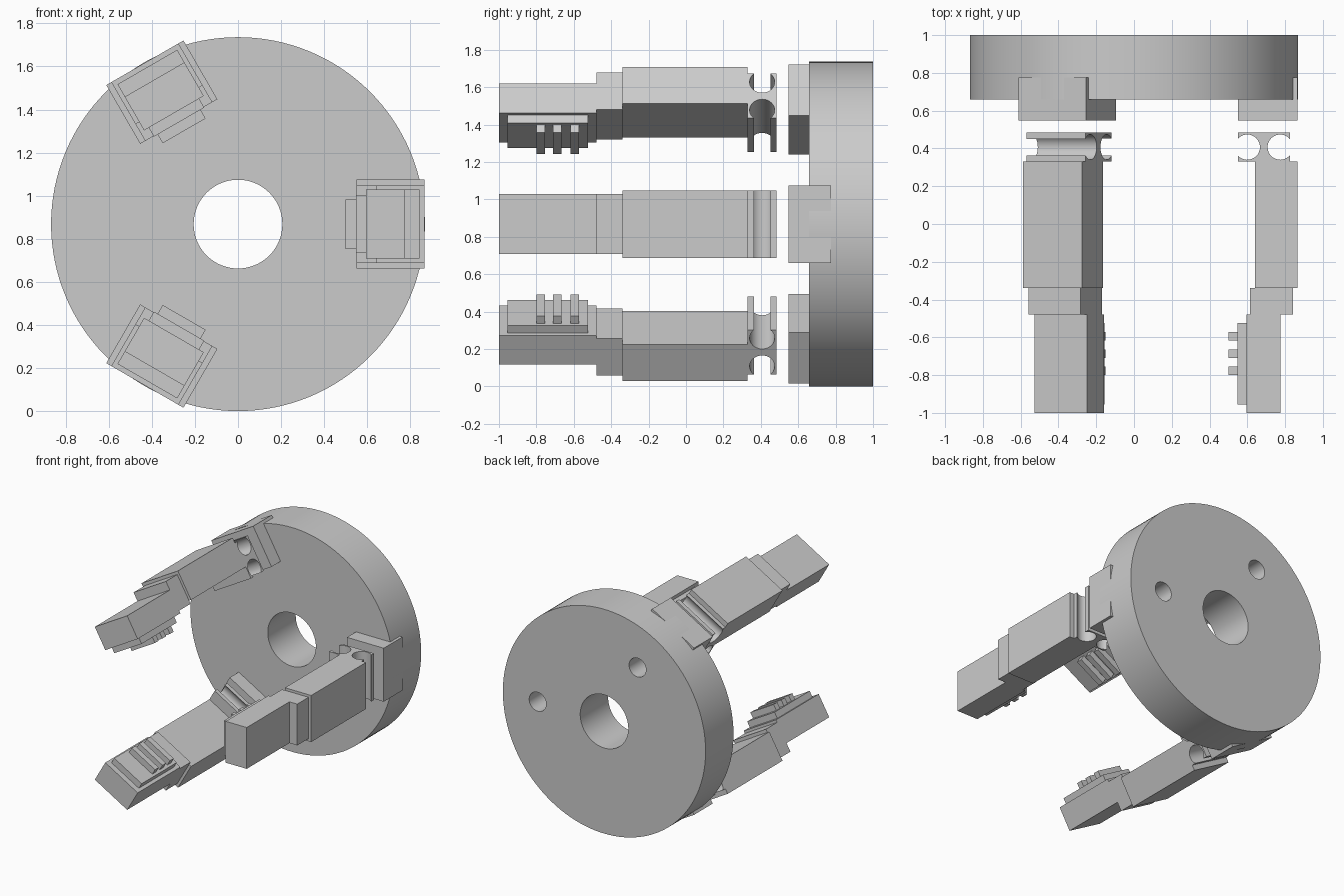
import bpy, bmesh, math

if "Cube" in bpy.data.objects:
    bpy.data.objects.remove(bpy.data.objects["Cube"])

R = 0.868          # disc radius, also the height of its axis
CY = 0.407         # hinge notch centre along y


def prism(name, profile, half, angle, smooth=False):
    """Extrude an (r, y) profile sideways by +-half, turned about the disc axis."""
    c, s = math.cos(angle), math.sin(angle)
    bm = bmesh.new()
    rings = []
    for t in (-half, half):
        rings.append([bm.verts.new((c * r - s * t, y, R + s * r + c * t)) for r, y in profile])
    a, b = rings
    n = len(profile)
    bm.faces.new(a)
    bm.faces.new(b[::-1])
    for i in range(n):
        j = (i + 1) % n
        bm.faces.new((a[j], a[i], b[i], b[j]))
    bmesh.ops.recalc_face_normals(bm, faces=bm.faces)
    me = bpy.data.meshes.new(name)
    bm.to_mesh(me)
    bm.free()
    ob = bpy.data.objects.new(name, me)
    bpy.context.collection.objects.link(ob)
    if smooth:
        smooth_shade(ob)
    return ob


def smooth_shade(ob):
    bpy.ops.object.select_all(action='DESELECT')
    ob.select_set(True)
    bpy.context.view_layer.objects.active = ob
    bpy.ops.object.shade_smooth_by_angle(angle=math.radians(30))


def rect(r0, r1, y0, y1):
    return [(r0, y0), (r1, y0), (r1, y1), (r0, y1)]


def cylinder(name, radius, x, z, y0, y1, sides):
    bpy.ops.mesh.primitive_cylinder_add(vertices=sides, radius=radius, depth=y1 - y0,
                                        location=(x, (y0 + y1) / 2, z),
                                        rotation=(math.pi / 2, 0, 0))
    ob = bpy.context.object
    ob.name = name
    return ob


def hinge_profile():
    """Block with a round notch on each side, leaving a thin neck."""
    r0, r1, y0, y1, rad = 0.55, 0.825, 0.33, 0.485, 0.067
    cl, cr = 0.60, 0.774

    def arc(cx, edge, up):
        lim = math.acos((edge - cx) / rad)          # where the notch meets the side
        lo, hi = (lim, 2 * math.pi - lim) if up else (-lim, lim)
        return [(cx + rad * math.cos(lo + (hi - lo) * i / 24),
                 CY + rad * math.sin(lo + (hi - lo) * i / 24)) for i in range(25)]

    right = arc(cr, r1, True)[::-1]                  # bottom to top
    left = arc(cl, r0, False)[::-1]                  # top to bottom
    return [(r0, y0), (r1, y0)] + right + [(r1, y1), (r0, y1)] + left


# Base disc with a through bore and two blind holes in the back
disc = cylinder("base_disc", R, 0, R, 0.658, 1.0, 128)
cutters = [cylinder("bore_cutter", 0.206, 0, R, 0.5, 1.2, 64)]
for a in (0, math.radians(120)):
    cutters.append(cylinder("pin_hole_cutter", 0.073, 0.57 * math.cos(a),
                            R + 0.57 * math.sin(a), 0.8, 1.2, 40))
for cutter in cutters:
    mod = disc.modifiers.new("hole", 'BOOLEAN')
    mod.operation = 'DIFFERENCE'
    mod.solver = 'EXACT'
    mod.object = cutter
bpy.context.view_layer.objects.active = disc
for mod in list(disc.modifiers):
    bpy.ops.object.modifier_apply(modifier=mod.name)
for cutter in cutters:
    bpy.data.objects.remove(cutter)
smooth_shade(disc)

# Three identical fingers around the disc
for k in range(3):
    ang = math.radians(120 * k)
    prism("finger_bracket", rect(0.55, R - 0.003, 0.547, 0.775), 0.207, ang)
    prism("finger_hinge", hinge_profile(), 0.18, ang, smooth=True)
    prism("finger_arm", rect(0.64, R - 0.003, -0.34, 0.33), 0.18, ang)
    prism("finger_joint", rect(0.615, 0.842, -0.478, -0.34), 0.16, ang)
    prism("finger_tip", rect(0.595, 0.775, -1.0, -0.478), 0.16, ang)
    prism("grip_pad", rect(0.547, 0.595, -0.955, -0.525), 0.135, ang)
    for y in (-0.80, -0.71, -0.617):
        prism("grip_rib", rect(0.50, 0.547, y, y + 0.045), 0.115, ang)
